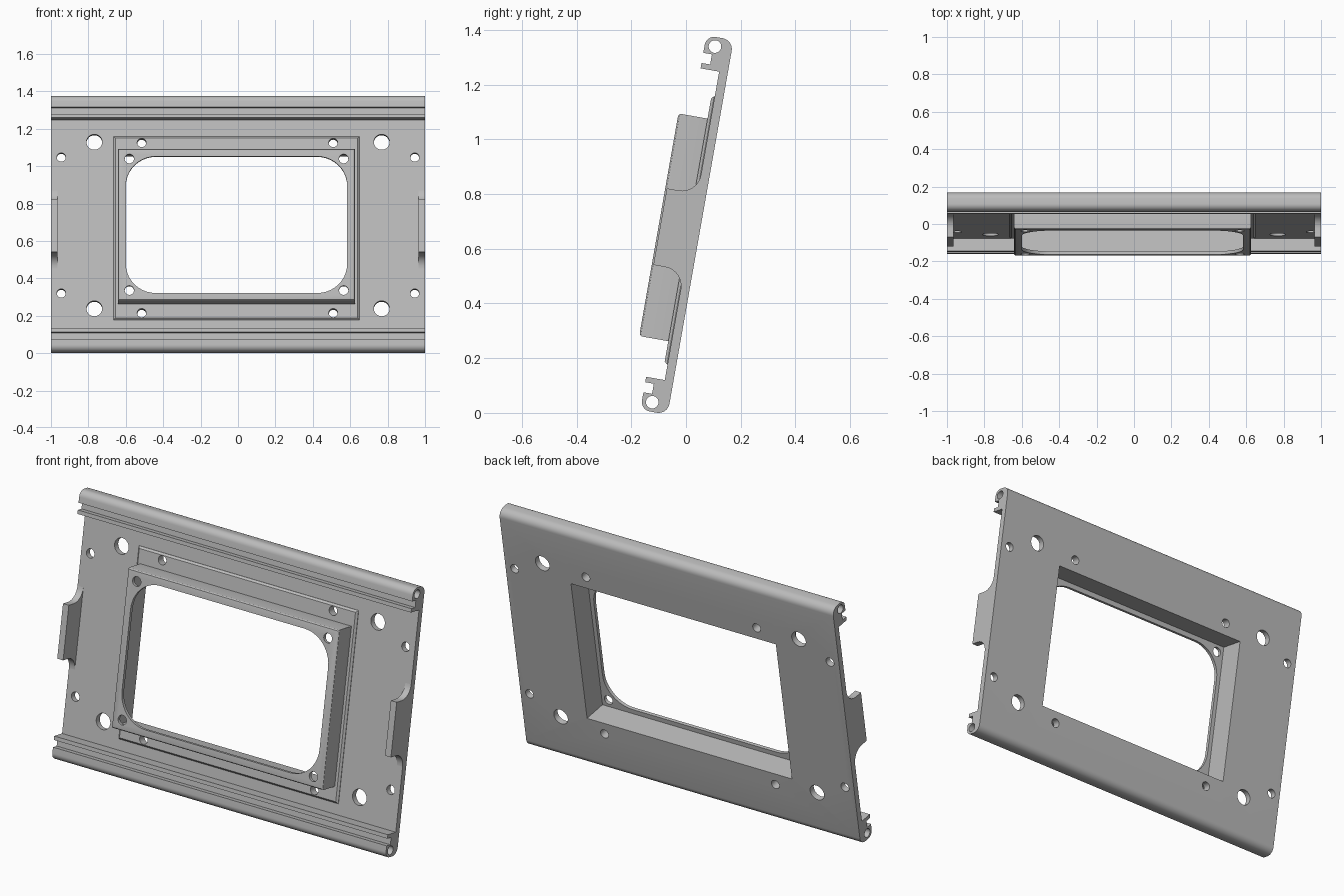
import bpy, bmesh
from math import sin, cos, pi, radians
from mathutils import Matrix

cube = bpy.data.objects.get("Cube")
if cube:
    bpy.data.objects.remove(cube, do_unlink=True)

# Single satin grey
grey = bpy.data.materials.new("satin_grey")
grey.use_nodes = True
colour = (0.5, 0.5, 0.5, 1)
grey.diffuse_color = colour
grey.node_tree.nodes["Principled BSDF"].inputs["Base Color"].default_value = colour

# The panel is modelled upright (x across, z along, -y forward), then leaned back
LEAN = Matrix.Translation((0, 0, -0.004)) @ Matrix.Rotation(radians(-10), 4, 'X')
MID = 0.681            # middle height of the panel
BX, BZ = -0.008, 0.664  # centre of the raised frame
BACK, FACE, BEZEL, TOP = 0.066, 0.098, 0.110, 0.218  # depths


def arc(cx, cy, r, a0, a1, n=8):
    angles = [radians(a0 + (a1 - a0) * i / n) for i in range(n + 1)]
    return [(cx + r * cos(a), cy + r * sin(a)) for a in angles]


def circle(cx, cy, r, n=32):
    return arc(cx, cy, r, 0, 360, n)[:-1]


def rect(cx, cy, hx, hy):
    return [(cx - hx, cy - hy), (cx + hx, cy - hy), (cx + hx, cy + hy), (cx - hx, cy + hy)]


def round_rect(cx, cy, hx, hy, r):
    pts = []
    for sx, sy, a in ((1, 1, 0), (-1, 1, 90), (-1, -1, 180), (1, -1, 270)):
        pts += arc(cx + sx * (hx - r), cy + sy * (hy - r), r, a, a + 90, 10)
    return pts


def prism(name, pts, a, b, along_x=False, bevel=0, segments=1):
    """Extrude a profile: (height, depth) along x, or (x, height) through the depth."""
    bm = bmesh.new()

    def place(p, d):
        return (d, -p[1], p[0]) if along_x else (p[0], -d, p[1])

    low = [bm.verts.new(place(p, a)) for p in pts]
    high = [bm.verts.new(place(p, b)) for p in pts]
    bm.faces.new(low)
    bm.faces.new(high[::-1])
    for i in range(len(pts)):
        j = (i + 1) % len(pts)
        bm.faces.new((low[i], high[i], high[j], low[j]))
    bmesh.ops.recalc_face_normals(bm, faces=bm.faces[:])
    if bevel:
        rim = [e for e in bm.edges if all(v in high for v in e.verts)]
        bmesh.ops.bevel(bm, geom=rim, offset=bevel, segments=segments,
                        profile=0.5, affect='EDGES')
    mesh = bpy.data.meshes.new(name)
    bm.to_mesh(mesh)
    bm.free()
    mesh.transform(LEAN)
    mesh.materials.append(grey)
    obj = bpy.data.objects.new(name, mesh)
    bpy.context.collection.objects.link(obj)
    return obj


def select(obj):
    bpy.ops.object.select_all(action='DESELECT')
    obj.select_set(True)
    bpy.context.view_layer.objects.active = obj


def cut(obj, cutters):
    for c in cutters:
        c.hide_render = True
        select(obj)
        mod = obj.modifiers.new("cut", 'BOOLEAN')
        mod.operation, mod.solver, mod.object = 'DIFFERENCE', 'EXACT', c
        bpy.ops.object.modifier_apply(modifier=mod.name)
    for c in cutters:
        bpy.data.objects.remove(c, do_unlink=True)


def four_holes(cx, cz, dx, dz, r):
    return [prism("hole_cutter", circle(cx + sx * dx, cz + sz * dz, r), 0, 0.3)
            for sx in (-1, 1) for sz in (-1, 1)]


def cavity(start, end):
    return prism("cavity_cutter", rect(BX, BZ, 0.614, 0.397), start, end)


def bezel_holes():
    return four_holes(-0.003, 0.665, 0.512, 0.462, 0.024)


# Panel with a slotted rail and a round bore along both long edges
half = [(0.5725, FACE), (0.5725, 0.167), (0.5925, 0.167), (0.5925, 0.135),
        (0.63, 0.135), (0.63, 0.167)]
half += arc(0.66, 0.132, 0.035, 90, 0) + arc(0.655, 0.106, 0.04, 0, -90)
profile = [(MID + t, w) for t, w in half] + [(MID - t, w) for t, w in reversed(half)]
panel = prism("railed_panel", profile, -1, 1, along_x=True)
bores = [prism("bore_cutter", circle(MID + s * 0.66, 0.129, 0.023), -1.1, 1.1, along_x=True)
         for s in (-1, 1)]
cut(panel, bores + [cavity(0, 0.3)] + bezel_holes()
    + four_holes(0, MID, 0.768, 0.452, 0.042)
    + four_holes(0, MID, 0.945, 0.369, 0.024))

# Low chamfered step around the raised frame
bezel = prism("frame_step", rect(BX, BZ, 0.658, 0.498), FACE, BEZEL, bevel=0.01)
cut(bezel, [cavity(0, 0.3)] + bezel_holes())

# Raised hollow frame with a rounded window
frame = prism("raised_frame", rect(BX, BZ, 0.633, 0.413), BEZEL, TOP,
              bevel=0.012, segments=3)
cut(frame, [cavity(0, TOP - 0.018),
            prism("window_cutter", round_rect(BX, 0.663, 0.592, 0.371, 0.16), 0, 0.3)]
    + four_holes(BX, 0.664, 0.573, 0.357, 0.025))

# Side tabs with concave fillets down to the panel
r, tab_front = 0.07, 0.212
tab = (arc(0.446, FACE + r, r, -90, 0) + [(0.516, tab_front), (0.80, tab_front)]
       + arc(0.87, FACE + r, r, 180, 270))
tabs = [prism("right_tab", tab, -1, -0.965, along_x=True),
        prism("left_tab", tab, 0.965, 1, along_x=True)]

for obj in [panel, bezel, frame] + tabs:
    select(obj)
    bpy.ops.object.shade_smooth_by_angle(angle=radians(30))
